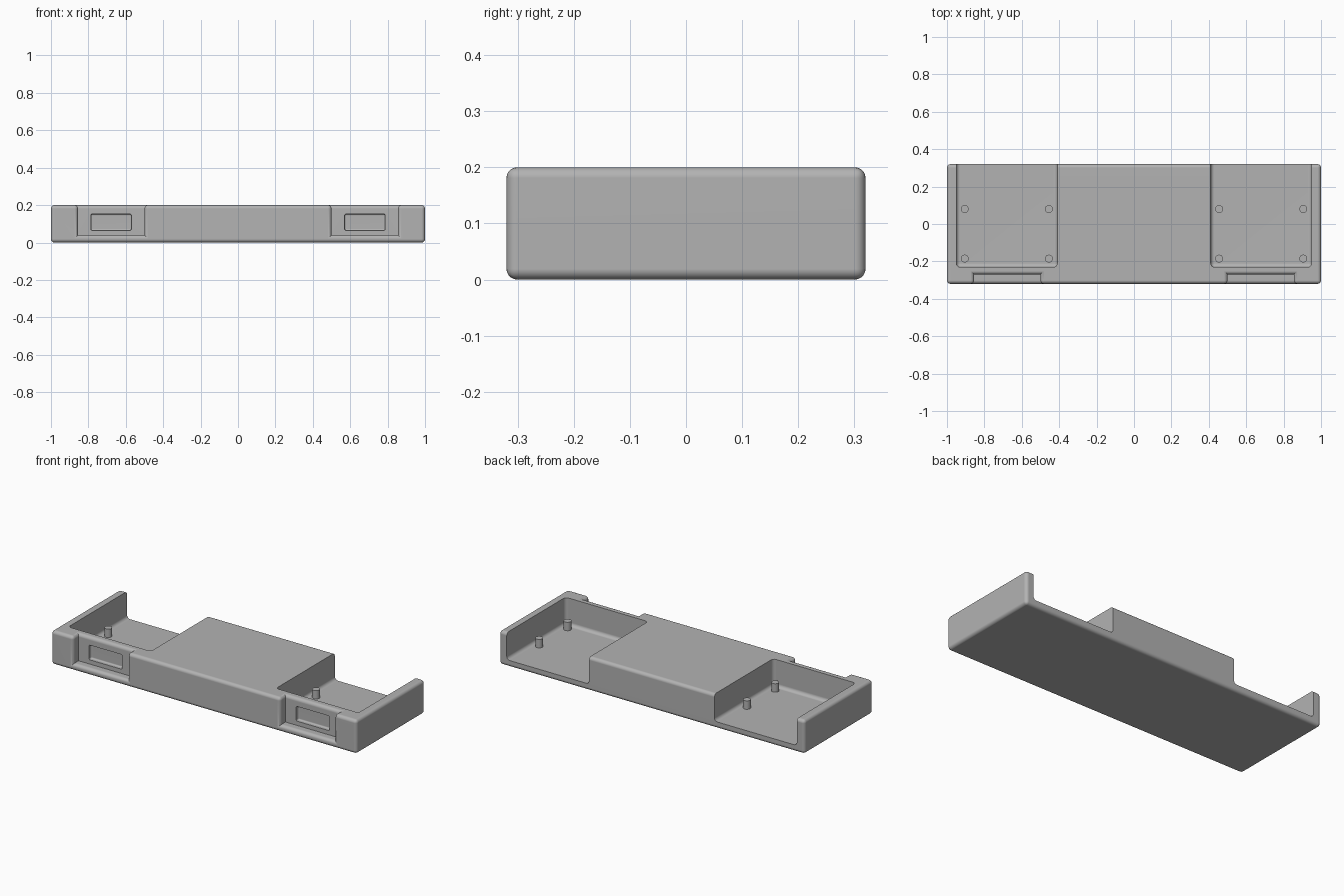
import bpy, bmesh, math
from mathutils import Vector

if "Cube" in bpy.data.objects:
    bpy.data.objects.remove(bpy.data.objects["Cube"], do_unlink=True)

ROUND = 0.019
FLOOR = 0.04

grey = bpy.data.materials.new("matte_grey")
grey.use_nodes = True
colour = (0.45, 0.45, 0.45, 1)
grey.diffuse_color = colour
grey.node_tree.nodes["Principled BSDF"].inputs["Base Color"].default_value = colour


def add_object(name, bm):
    mesh = bpy.data.meshes.new(name)
    bm.to_mesh(mesh)
    bm.free()
    mesh.materials.append(grey)
    obj = bpy.data.objects.new(name, mesh)
    bpy.context.collection.objects.link(obj)
    return obj


def box(name, low, high, radius=0):
    bm = bmesh.new()
    bmesh.ops.create_cube(bm, size=1)
    low, high = Vector(low), Vector(high)
    for v in bm.verts:
        v.co = (low + high) / 2 + v.co * (high - low)
    if radius:
        bmesh.ops.bevel(bm, geom=bm.edges[:], offset=radius, segments=5,
                        profile=0.5, affect='EDGES', clamp_overlap=True)
    return add_object(name, bm)


def cut(target, cutters):
    for c in cutters:
        c.hide_render = True
        mod = target.modifiers.new("cut", 'BOOLEAN')
        mod.operation, mod.solver, mod.object = 'DIFFERENCE', 'EXACT', c
    bpy.context.view_layer.update()
    graph = bpy.context.evaluated_depsgraph_get()
    mesh = bpy.data.meshes.new_from_object(target.evaluated_get(graph))
    target.modifiers.clear()
    target.data = mesh
    for c in cutters:
        bpy.data.objects.remove(c, do_unlink=True)


def mirrored_box(name, low, high, radius=0):
    """Matching boxes on the +x and -x sides."""
    flipped_low = (-high[0], low[1], low[2])
    flipped_high = (-low[0], high[1], high[2])
    return [box(name + "_left", low, high, radius),
            box(name + "_right", flipped_low, flipped_high, radius)]


def smooth(obj):
    bpy.ops.object.select_all(action='DESELECT')
    obj.select_set(True)
    bpy.context.view_layer.objects.active = obj
    bpy.ops.object.shade_smooth_by_angle(angle=math.radians(35))


# Main slab with front recesses open at the top
body = box("tray_body", (-1, -0.32, 0), (1, 0.32, 0.2))
cut(body, mirrored_box("front_recess", (0.5, -0.4, FLOOR), (0.855, -0.27, 0.3)))

# Round only the outward edges
bm = bmesh.new()
bm.from_mesh(body.data)
bmesh.ops.dissolve_limit(bm, angle_limit=0.01, verts=bm.verts[:], edges=bm.edges[:])
bmesh.ops.recalc_face_normals(bm, faces=bm.faces[:])
outward = [e for e in bm.edges if e.is_manifold and e.calc_face_angle_signed() > 0.5]
bmesh.ops.bevel(bm, geom=outward, offset=ROUND, segments=5, profile=0.5,
                affect='EDGES', clamp_overlap=True)
bm.to_mesh(body.data)
bm.free()

# Rear-opening pockets with filleted floors, and shallow front windows
cut(body, mirrored_box("pocket", (0.41, -0.23, FLOOR), (0.95, 0.5, 0.35), 0.02)
    + mirrored_box("window", (0.57, -0.34, 0.065), (0.787, -0.248, 0.152), 0.008))
smooth(body)
body.modifiers.new("clean_normals", 'WEIGHTED_NORMAL').keep_sharp = True

# Mounting posts on the pocket floors
for side, sign in (("left", 1), ("right", -1)):
    for row, y in (("front", -0.185), ("back", 0.08)):
        for place, x in (("inner", 0.455), ("outer", 0.905)):
            bm = bmesh.new()
            bmesh.ops.create_cone(bm, cap_ends=True, segments=24, radius1=0.021,
                                  radius2=0.021, depth=0.06)
            bmesh.ops.translate(bm, verts=bm.verts[:], vec=(sign * x, y, 0.06))
            smooth(add_object(f"{side}_{row}_{place}_post", bm))
